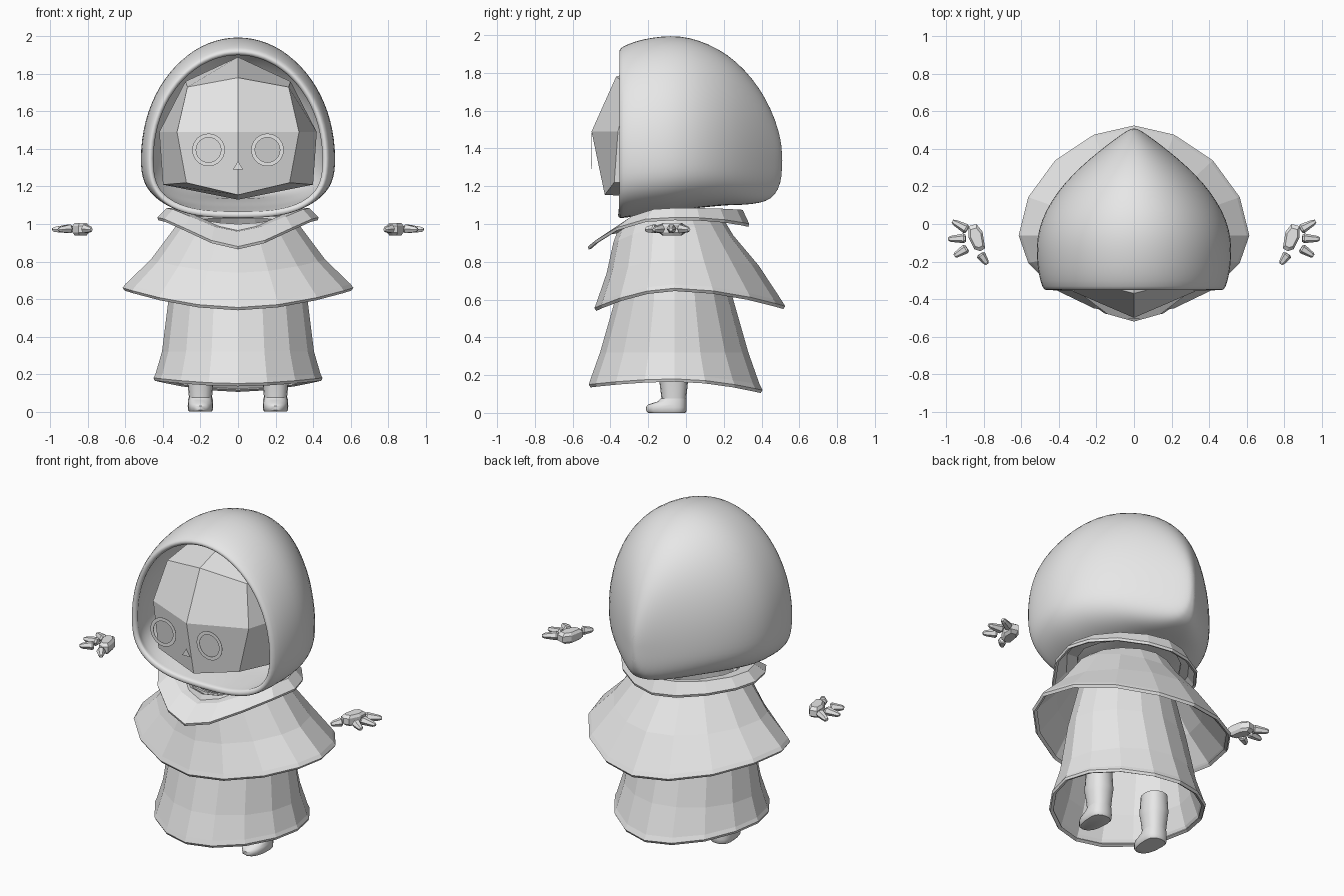
import bpy, bmesh, math
from mathutils import Vector

if "Cube" in bpy.data.objects:
    bpy.data.objects.remove(bpy.data.objects["Cube"])

# One plain grey for everything
grey = bpy.data.materials.new("plain_grey")
grey.use_nodes = True
colour = (0.8, 0.8, 0.8, 1)
grey.diffuse_color = colour
grey.node_tree.nodes["Principled BSDF"].inputs["Base Color"].default_value = colour


def add_object(name, verts, faces, smooth=None, mirror=False, shell=0):
    mesh = bpy.data.meshes.new(name)
    mesh.from_pydata([tuple(v) for v in verts], [], faces)
    mesh.materials.append(grey)
    obj = bpy.data.objects.new(name, mesh)
    bpy.context.collection.objects.link(obj)
    if smooth:
        bpy.ops.object.select_all(action="DESELECT")
        obj.select_set(True)
        bpy.context.view_layer.objects.active = obj
        bpy.ops.object.shade_smooth_by_angle(angle=math.radians(smooth))
    if shell:
        solid = obj.modifiers.new("Thickness", "SOLIDIFY")
        solid.thickness = shell
        solid.offset = -1
    if mirror:
        obj.modifiers.new("Mirror", "MIRROR")
    return obj


def loft(name, rings, cap_start=False, cap_end=False, **options):
    """Skin a row of closed rings with quads."""
    n = len(rings[0])
    faces = []
    for r in range(len(rings) - 1):
        a, b = r * n, r * n + n
        for i in range(n):
            j = (i + 1) % n
            faces.append((b + i, b + j, a + j, a + i))
    if cap_start:
        faces.append(tuple(range(n)))
    if cap_end:
        faces.append(tuple(reversed(range(len(rings) * n - n, len(rings) * n))))
    return add_object(name, [p for ring in rings for p in ring], faces, **options)


def power(value, exponent):
    return math.copysign(abs(value) ** exponent, value)


def level_ring(half_x, front, back, z_side, z_front, z_back,
               centre=(0, -0.06), sides=16, point=1.1, sag=2):
    """Ring round the z axis; its height changes from side to front and back."""
    ring = []
    for i in range(sides):
        t = math.tau * i / sides - math.pi / 2
        s = math.sin(t)
        reach, z_end = (front, z_front) if s < 0 else (back, z_back)
        ring.append((centre[0] + half_x * power(math.cos(t), point),
                     centre[1] + abs(reach - centre[1]) * power(s, point),
                     z_side + (z_end - z_side) * abs(s) ** sag))
    return ring


# Hood: y, half width, top, bottom
hood_stations = [
    (-.36, .47, 1.92, 1.03), (-.34, .49, 1.94, 1.03), (-.27, .51, 1.97, 1.04),
    (-.18, .52, 1.99, 1.05), (-.08, .52, 2.0, 1.06), (.02, .495, 1.99, 1.08),
    (.12, .445, 1.955, 1.09), (.22, .37, 1.9, 1.1), (.31, .28, 1.82, 1.1),
    (.39, .185, 1.72, 1.11), (.45, .105, 1.61, 1.13), (.49, .05, 1.5, 1.18),
    (.51, .012, 1.4, 1.26)]
hood_rings = []
for y, half, top, bottom in hood_stations:
    middle, ring = 1.35, []
    for i in range(40):
        t = math.tau * i / 40
        c, s = math.cos(t), math.sin(t)
        if s < 0:  # squarer lower half
            c, s = power(c, 0.72), power(s, 0.72)
        height = top - middle if s > 0 else middle - bottom
        ring.append((half * c, y, middle + height * s))
    hood_rings.append(ring)
hood = loft("hood", hood_rings, cap_end=True, smooth=60, shell=0.035)
hood.modifiers["Thickness"].edge_crease_rim = 0.7
hood.modifiers.new("Rounding", "SUBSURF").levels = 1
hood.modifiers["Rounding"].render_levels = 1

# Head: a cube cut once, each point placed by its row and layer
head_points = {
    (0, -1, 1): (0, -.37, 1.78), (1, -1, 1): (.27, -.30, 1.73),
    (0, -1, 0): (0, -.5, 1.49), (1, -1, 0): (.325, -.36, 1.49),
    (0, -1, -1): (0, -.43, 1.155), (1, -1, -1): (.275, -.38, 1.22),
    (0, 0, 1): (0, -.02, 1.89), (1, 0, 1): (.28, 0, 1.76),
    (1, 0, 0): (.42, -.05, 1.49), (1, 0, -1): (.4, -.07, 1.21),
    (0, 0, -1): (0, -.05, 1.13)}
bm = bmesh.new()
bmesh.ops.create_cube(bm, size=2)
bmesh.ops.subdivide_edges(bm, edges=bm.edges[:], cuts=1, use_grid_fill=True)
for v in bm.verts:
    sx, sy, sz = (round(c) for c in v.co)
    if sy < 1:
        x, y, z = head_points[abs(sx), sy, sz]
    else:
        x, y, z = (.18, .2, 1.45 + sz * .22) if sx else (0, .3, 1.45 + sz * .22)
    v.co = (x * sx if sx else 0, y, z)
head_mesh = bpy.data.meshes.new("head")
bm.to_mesh(head_mesh)
bm.free()
head_mesh.materials.append(grey)
bpy.context.collection.objects.link(bpy.data.objects.new("head", head_mesh))

# Eyes: thin open rings floating in front of the face
eye_rings = [[(.157 + r * math.cos(math.tau * i / 32), y,
               1.395 + r * math.sin(math.tau * i / 32)) for i in range(32)]
             for r, y in ((.066, -.502), (.087, -.502))]
loft("eye_rings", eye_rings, mirror=True, shell=0.002)

# Nose: small flat triangle
add_object("nose", [(-.028, -.503, 1.29), (.028, -.503, 1.29), (0, -.503, 1.335)],
           [(0, 1, 2)], shell=0.002)

# Collar with a pointed front
loft("collar", [level_ring(*row, point=1.15, sag=3) for row in (
    (.31, -.33, .26, 1.075, .97, 1.07), (.38, -.4, .3, 1.085, .96, 1.075),
    (.43, -.52, .335, 1.035, .88, 1.0), (.425, -.515, .33, 1.02, .865, .985))],
    shell=0.015)

# Cape over the shoulders
loft("cape", [level_ring(*row) for row in (
    (.27, -.35, .19, 1.04, 1.0, 1.04), (.33, -.385, .25, 0.99, .9, .94),
    (.465, -.42, .385, .81, .74, .78), (.6, -.475, .51, .68, .58, .59),
    (.615, -.485, .525, .66, .555, .565), (.605, -.475, .515, .645, .54, .55))],
    shell=0.02)

# Robe
loft("robe", [level_ring(*row) for row in (
    (.26, -.32, .16, 1.0, 1.0, 1.0), (.37, -.375, .25, .6, .6, .6),
    (.405, -.455, .33, .32, .32, .32), (.44, -.505, .39, .2, .18, .15),
    (.45, -.515, .405, .18, .15, .12), (.445, -.505, .395, .165, .135, .105))],
    shell=0.02)

# Legs and boots
def leg_rows(name, rows):
    rings = [level_ring(h, f, b, z, z, z, centre=(.2, -.065), sides=16, point=0.85)
             for h, f, b, z in rows]
    loft(name, rings, cap_start=True, cap_end=True, smooth=40, mirror=True)


leg_rows("legs", [(.068, -.14, .01, .3), (.074, -.148, .015, .19),
                  (.07, -.14, .01, .16), (.06, -.128, 0, .06)])
leg_rows("boots", [(.064, -.135, .003, .075), (.066, -.15, .003, .06),
                   (.067, -.2, .003, .045), (.068, -.212, .003, .03),
                   (.066, -.21, .002, .008), (.06, -.2, -.004, 0)])

# Palms: tilted slab with chamfered edges
outline = [(.793, -.13), (.82, -.145), (.85, -.135), (.883, -.07),
           (.883, -.012), (.84, 0), (.808, -.04)]
mid_x = sum(p[0] for p in outline) / len(outline)
mid_y = sum(p[1] for p in outline) / len(outline)
palm = [[(mid_x + (x - mid_x) * k, mid_y + (y - mid_y) * k, z) for x, y in outline]
        for z, k in ((1.005, .72), (.99, 1), (.955, 1), (.94, .72))]
loft("palms", palm, cap_start=True, cap_end=True, mirror=True)

# Fingers: tapered six-sided pegs from root to tip
fingers = {"upper_fingers": ((.888, -.03), (.968, .015)),
           "middle_fingers": ((.897, -.076), (.99, -.08)),
           "lower_fingers": ((.89, -.128), (.957, -.17)),
           "thumbs": ((.82, -.16), (.782, -.213))}
for name, (root, tip) in fingers.items():
    start, end = Vector((*root, .975)), Vector((*tip, .97))
    along = (end - start).normalized()
    side = along.cross(Vector((0, 0, 1)))
    up = side.cross(along)
    rings = []
    for f, r in ((0, .019), (.12, .026), (.85, .016), (1, .009)):
        rings.append([start.lerp(end, f) + r * (side * math.cos(a) - up * math.sin(a))
                      for a in (math.tau * i / 6 for i in range(6))])
    loft(name, rings, cap_start=True, cap_end=True, mirror=True)
